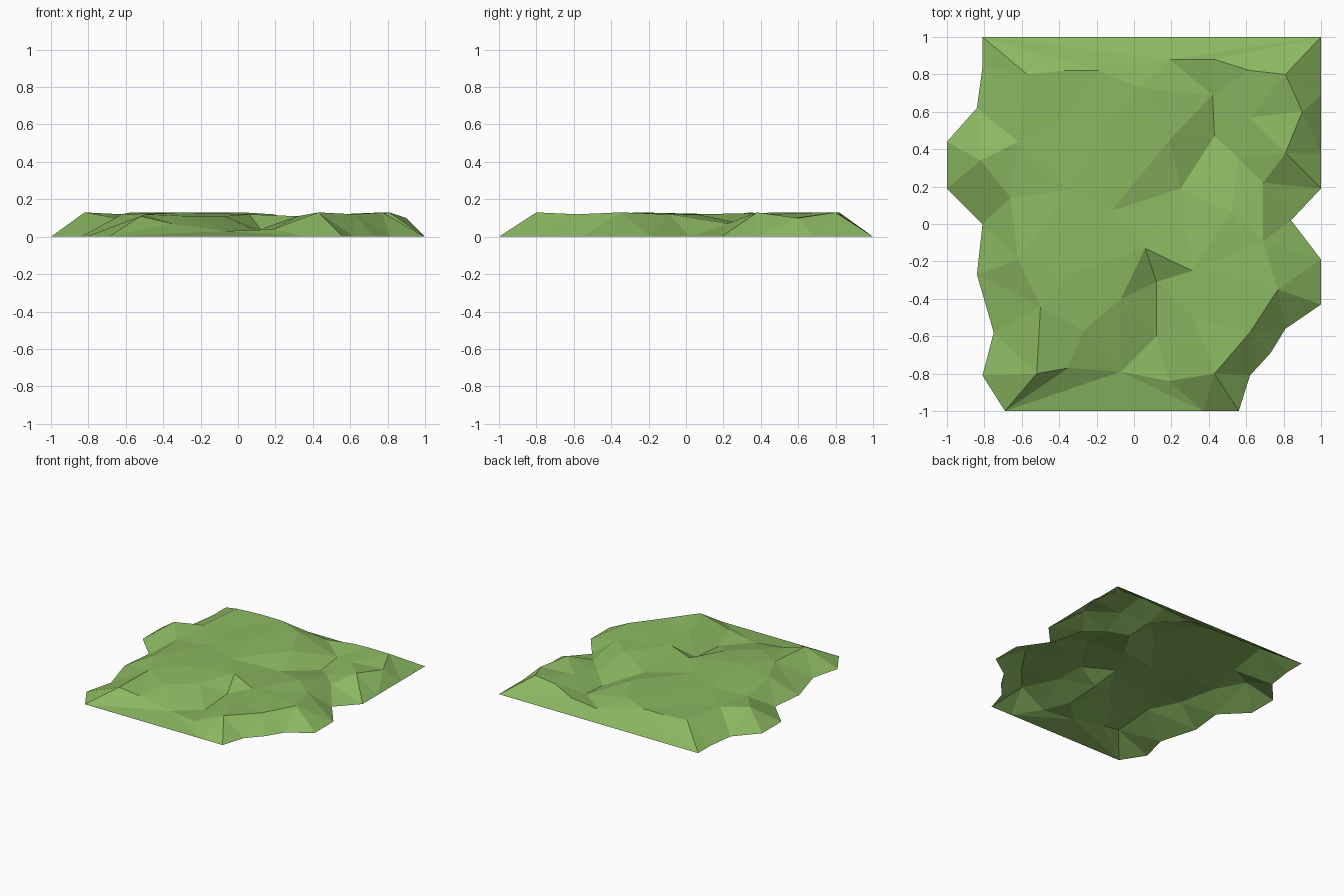
import bpy
import bmesh
from mathutils import Vector
from mathutils.geometry import delaunay_2d_cdt

UNIT = 0.01  # all survey points below are in hundredths


def remove_default_cube():
    cube = bpy.data.objects.get("Cube")
    if cube:
        bpy.data.objects.remove(cube, do_unlink=True)


def flat_material(name, colour):
    material = bpy.data.materials.new(name)
    material.use_nodes = True
    material.diffuse_color = colour
    shader = material.node_tree.nodes["Principled BSDF"]
    shader.inputs["Base Color"].default_value = colour
    shader.inputs["Roughness"].default_value = 1.0
    return material


# Ragged foot of the hill, resting on the ground
foot_line = [
    (-81, 100), (100, 100), (100, 69), (100, 38), (100, 19), (84, 2),
    (100, -19), (100, -43), (81, -56), (73, -69), (62, -81), (56, -100),
    (37, -100), (-69, -100), (-81, -81), (-75, -58), (-84, -27), (-81, 0),
    (-100, 19), (-100, 44), (-84, 62), (-81, 84),
]

# Shoulders around the plateau: x, y, height
west_shoulder = [(-57, 80, 13), (-62, 44, 12), (-82, 34, 13), (-66, 14, 10),
                 (-62, -19, 12), (-50, -44, 12), (-52, -80, 11)]
north_shoulder = [(-37, 82, 13), (-19, 82, 13), (3, 73, 13)]
east_shoulder = [(62, 82, 12), (81, 80, 13), (90, 60, 10), (81, 38, 13),
                 (62, 57, 10)]
south_east_shoulder = [(69, -9, 12), (77, -35, 13), (62, -58, 12),
                       (43, -80, 13)]

# Gently uneven plateau
plateau = [(-40, 55, 12), (-15, 52, 13), (-35, 18, 12), (-30, -25, 13),
           (19, 45, 12), (-12, 7, 12), (6, -13, 12), (31, -25, 11),
           (52, 6, 12), (-7, -40, 11), (-27, -57, 11), (32, -50, 11)]

# Gullies cut into the plateau
north_gully = [(19, 88, 5), (42, 69, 4), (43, 47, 2), (25, 19, 7),
               (-12, 7, 12)]
east_gully = [(43, 47, 2), (56, 35, 6), (69, 22, 7), (84, 2, 0)]
south_gully = [(6, -13, 12), (12, -31, 4), (12, -60, 2), (-7, -79, 3)]
gully_banks = [(43, 88, 8), (19, -84, 4), (-35, -77, 7)]

points, constraints = [], []


def add_point(x, y, height=0):
    """Store a point once and return its index."""
    for index, known in enumerate(points):
        if (known.x, known.y) == (x, y):
            return index
    points.append(Vector((x, y, height)))
    return len(points) - 1


def add_crease(path):
    """Keep the path as unbroken edges in the triangulation."""
    ids = [add_point(*p) for p in path]
    constraints.extend(zip(ids, ids[1:]))


def add_scatter(group):
    for p in group:
        add_point(*p)


def build_terrain(name, material):
    rim = [add_point(*p) for p in foot_line]
    constraints.extend(zip(rim, rim[1:] + rim[:1]))
    for path in (west_shoulder, north_shoulder, south_east_shoulder,
                 north_gully, east_gully, south_gully):
        add_crease(path)
    for group in (east_shoulder, plateau, gully_banks):
        add_scatter(group)

    # Triangulate inside the foot line, then lift each point to its height
    flat = [p.xy * UNIT for p in points]
    verts, _, faces, sources, _, _ = delaunay_2d_cdt(
        flat, constraints, [], 1, 0.0001)
    bm = bmesh.new()
    for co, source in zip(verts, sources):
        height = points[source[0]].z * UNIT if source else 0.12
        bm.verts.new((co.x, co.y, height))
    bm.verts.ensure_lookup_table()
    for face in faces:
        bm.faces.new([bm.verts[i] for i in face])
    for face in bm.faces:
        face.normal_update()
        if face.normal.z < 0:
            face.normal_flip()

    mesh = bpy.data.meshes.new(name)
    bm.to_mesh(mesh)
    bm.free()
    mesh.materials.append(material)
    terrain = bpy.data.objects.new(name, mesh)
    bpy.context.scene.collection.objects.link(terrain)
    return terrain


remove_default_cube()
grass = flat_material("grass_green", (0.26, 0.48, 0.12, 1.0))
build_terrain("grassy_hill", grass)
